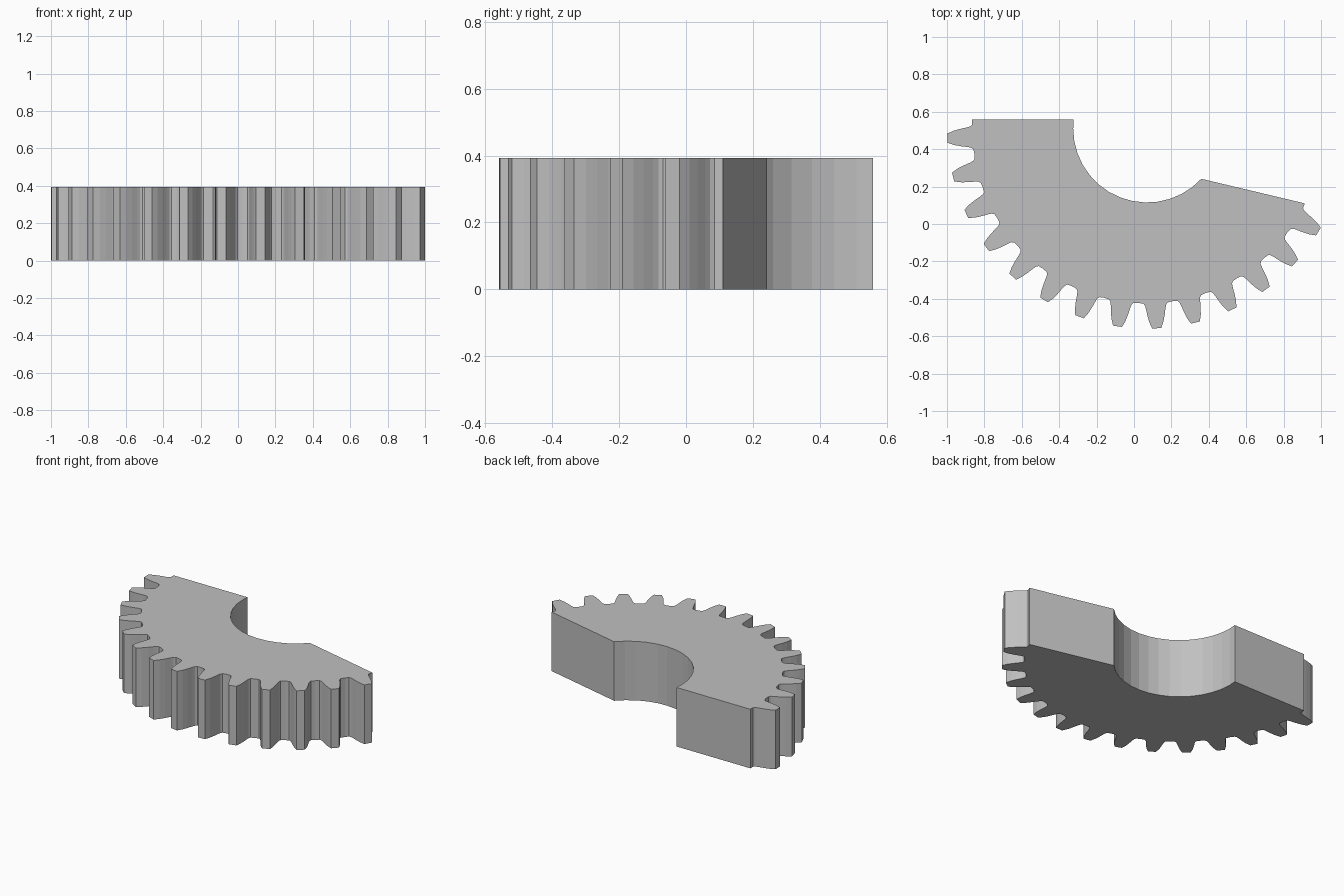
import bpy, bmesh
from math import radians, cos, sin

cube = bpy.data.objects.get("Cube")
if cube:
    bpy.data.objects.remove(cube, do_unlink=True)

CENTRE = (0.07, 0.51)
HEIGHT = 0.393
PITCH = 360 / 32          # full wheel would carry 32 teeth
TEETH = 14
FIRST = 182.75            # angle of the first tooth
BORE = 0.395
ROOT = 0.933

# Half tooth: radius and half angle in degrees, from root to tip
FLANK = [(0.936, 4.0), (0.946, 3.45), (0.965, 3.1),
         (1.0, 2.65), (1.035, 2.1), (1.069, 1.3)]


def polar(radius, degrees):
    a = radians(degrees)
    return (CENTRE[0] + radius * cos(a), CENTRE[1] + radius * sin(a))


# Toothed rim, starting and ending in the middle of a gap
outline = [(-0.866, 0.56)]
for i in range(TEETH):
    mid = FIRST + i * PITCH
    outline += [polar(r, mid - a) for r, a in FLANK]
    outline += [polar(r, mid + a) for r, a in reversed(FLANK)]
    outline.append(polar(ROOT, mid + PITCH / 2))

# Bore arc back from the slanted end to the straight end
STEPS = 14
start, end = 317.2, 180
outline += [polar(BORE, start + (end - start) * i / STEPS) for i in range(STEPS + 1)]
outline.append((-0.322, 0.56))

# Extrude the outline into a solid
bm = bmesh.new()
base = bm.faces.new([bm.verts.new((x, y, 0)) for x, y in outline])
top = bmesh.ops.extrude_face_region(bm, geom=[base], use_keep_orig=True)
bmesh.ops.translate(bm, vec=(0, 0, HEIGHT),
                    verts=[v for v in top["geom"] if isinstance(v, bmesh.types.BMVert)])
bmesh.ops.recalc_face_normals(bm, faces=bm.faces)
mesh = bpy.data.meshes.new("gear_segment")
bm.to_mesh(mesh)
bm.free()

# Plain grey
grey = bpy.data.materials.new("grey")
grey.use_nodes = True
colour = (0.53, 0.53, 0.53, 1)
grey.diffuse_color = colour
grey.node_tree.nodes["Principled BSDF"].inputs["Base Color"].default_value = colour
mesh.materials.append(grey)

gear = bpy.data.objects.new("gear_segment", mesh)
bpy.context.collection.objects.link(gear)
